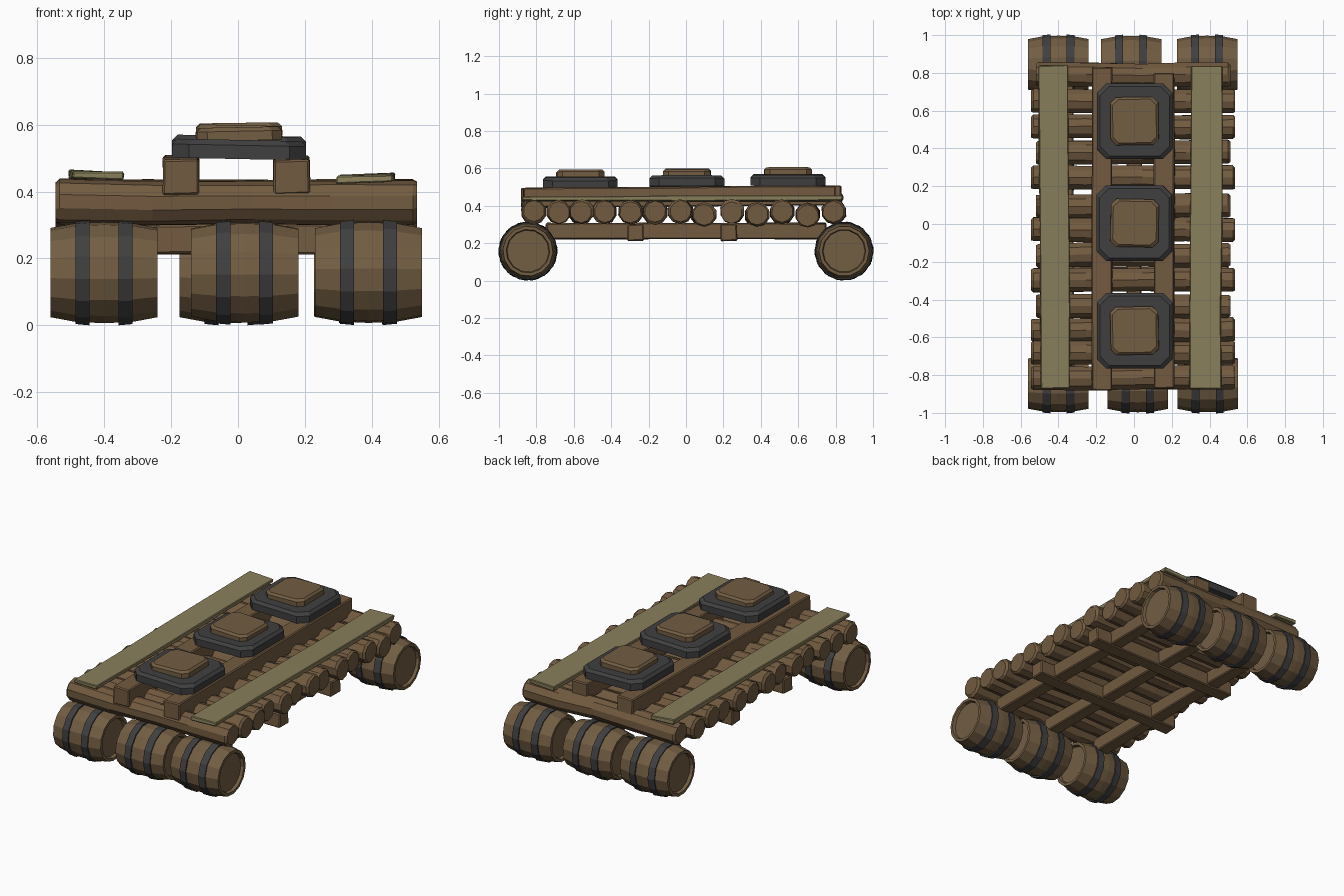
import bpy, bmesh, math, random
from mathutils import Vector, Matrix

if "Cube" in bpy.data.objects:
    bpy.data.objects.remove(bpy.data.objects["Cube"])

random.seed(7)


def material(name, rgb):
    m = bpy.data.materials.new(name)
    m.diffuse_color = (*rgb, 1)
    m.use_nodes = True
    m.node_tree.nodes["Principled BSDF"].inputs["Base Color"].default_value = m.diffuse_color
    return m


LOG = material("log_brown", (0.170, 0.104, 0.051))
BARREL = material("barrel_brown", (0.170, 0.110, 0.055))
IRON = material("dark_iron", (0.050, 0.050, 0.052))
OLIVE = material("olive_plank", (0.250, 0.212, 0.105))


def finish(bm, name, mat, loc=(0, 0, 0), rot=(0, 0, 0), bevel=0):
    bmesh.ops.recalc_face_normals(bm, faces=bm.faces)
    me = bpy.data.meshes.new(name)
    bm.to_mesh(me)
    bm.free()
    me.materials.append(mat)
    ob = bpy.data.objects.new(name, me)
    bpy.context.collection.objects.link(ob)
    ob.location = loc
    ob.rotation_euler = rot
    if bevel:
        mod = ob.modifiers.new("edge_bevel", 'BEVEL')
        mod.width, mod.segments = bevel, 1
    return ob


def lathe(name, profile, sides, mat, loc, closed=False, jitter=0.0, rot=(0, 0, 0)):
    """Revolve (x, radius) points about the x axis."""
    bm = bmesh.new()
    rings = []
    for x, r in profile:
        dy, dz = (random.uniform(-jitter, jitter) for _ in range(2))
        ring = []
        for i in range(sides):
            a = 2 * math.pi * (i + 0.5) / sides
            rr = r + random.uniform(-jitter, jitter) * 0.5
            ring.append(bm.verts.new((x, dy + rr * math.cos(a), dz + rr * math.sin(a))))
        rings.append(ring)
    pairs = list(zip(rings, rings[1:]))
    if closed:
        pairs.append((rings[-1], rings[0]))
    for a, b in pairs:
        for i in range(sides):
            j = (i + 1) % sides
            bm.faces.new((a[i], a[j], b[j], b[i]))
    if not closed:
        bm.faces.new(rings[0])
        bm.faces.new(rings[-1])
    return finish(bm, name, mat, loc, rot)


def beam(name, size, loc, mat, rot=(0, 0, 0), cuts=0, jitter=0.0, bevel=0.006):
    """Box with optional sections along y, slightly roughened."""
    bm = bmesh.new()
    sx, sy, sz = (s / 2 for s in size)
    rings = []
    for k in range(cuts + 2):
        y = -sy + 2 * sy * k / (cuts + 1)
        rings.append([bm.verts.new(Vector((x, y, z)) + Vector(
            [random.uniform(-jitter, jitter) for _ in range(3)]))
            for x, z in ((-sx, -sz), (sx, -sz), (sx, sz), (-sx, sz))])
    for a, b in zip(rings, rings[1:]):
        for i in range(4):
            j = (i + 1) % 4
            bm.faces.new((a[i], a[j], b[j], b[i]))
    bm.faces.new(rings[0])
    bm.faces.new(rings[-1])
    return finish(bm, name, mat, loc, rot, bevel)


def pad(name, half, corner, height, lip, mat, loc, rot=(0, 0, 0)):
    """Square plate with cut corners and a bevelled top edge."""
    bm = bmesh.new()
    rings = []
    for z, h in ((0, half), (height - lip, half), (height, half - lip)):
        c = h - corner
        pts = ((-c, -h), (c, -h), (h, -c), (h, c), (c, h), (-c, h), (-h, c), (-h, -c))
        rings.append([bm.verts.new((x, y, z)) for x, y in pts])
    for a, b in zip(rings, rings[1:]):
        for i in range(8):
            j = (i + 1) % 8
            bm.faces.new((a[i], a[j], b[j], b[i]))
    bm.faces.new(rings[0])
    bm.faces.new(rings[-1])
    return finish(bm, name, mat, loc, rot)


# deck logs lying across the raft
log_y = (-0.815, -0.68, -0.56, -0.435, -0.295, -0.165, -0.03, 0.095, 0.245, 0.38, 0.515, 0.65, 0.79)
for n, y in enumerate(log_y):
    half = 0.54 if n % 2 == 0 or n in (1, 11) else 0.515
    if n == 12:
        half = 0.515
    z = 0.352 if 7 <= n <= 11 and n % 2 else 0.368
    prof = [(-half, 0.057), (-half + 0.012, 0.066), (-0.25, 0.066), (0.05, 0.063),
            (0.28, 0.066), (half - 0.012, 0.066), (half, 0.057)]
    lathe("deck_log", prof, 10, LOG, (-0.005, y, z), jitter=0.004)

# floating barrels with recessed lids and iron hoops
staves = [(-0.142, 0.0), (-0.142, 0.112), (-0.16, 0.117), (-0.16, 0.134), (-0.085, 0.148), (0, 0.152),
          (0.085, 0.148), (0.16, 0.134), (0.16, 0.117), (0.142, 0.112), (0.142, 0.0)]
for y, xs in ((-0.845, (-0.4, 0.02, 0.39)), (0.845, (-0.4, -0.015, 0.387))):
    for x in xs:
        turn = (random.uniform(0, 0.4), 0, 0)
        lathe("barrel", staves[1:-1], 14, BARREL, (x, y, 0.158), rot=turn)
        for s in (-1, 1):
            hoop = [(s * 0.043, 0.14), (s * 0.043, 0.1585), (s * 0.085, 0.1545), (s * 0.085, 0.14)]
            lathe("barrel_hoop", hoop, 14, IRON, (x, y, 0.158), closed=True, rot=turn)

# lattice of beams under the deck
for x in (-0.36, 0.0, 0.36):
    beam("under_beam", (0.08, 1.5, 0.085), (x, 0, 0.265), LOG, cuts=2, jitter=0.003)
for y in (-0.27, 0.23):
    beam("cross_beam", (0.085, 1.0, 0.088), (0, y, 0.257), LOG, (0, 0, math.pi / 2), cuts=2, jitter=0.003)

# two rails carrying the seats
beam("seat_rail_left", (0.108, 1.71, 0.105), (-0.17, -0.025, 0.45), LOG, (0.008, 0, 0), 3, 0.003)
beam("seat_rail_right", (0.108, 1.67, 0.105), (0.16, -0.035, 0.45), LOG, (0.008, 0, 0), 3, 0.003)

# three seats: iron plate with a wooden cushion block
for y, z, tilt in ((-0.565, 0.497, 0.02), (0.005, 0.503, -0.02), (0.545, 0.51, 0.015)):
    pad("seat_plate", 0.2, 0.05, 0.057, 0.016, IRON, (0.003, y, z), (0, tilt, 0))
    pad("seat_block", 0.127, 0.03, 0.04, 0.012, BARREL, (0.003, y, z + 0.055), (0, -tilt, tilt))

# long walkway planks on both sides
beam("plank_left", (0.155, 1.71, 0.026), (-0.422, -0.015, 0.447), OLIVE, (0, 0.04, 0.007), 3, 0.004, 0.004)
beam("plank_right", (0.168, 1.71, 0.026), (0.382, -0.018, 0.437), OLIVE, (0, -0.04, -0.005), 3, 0.004, 0.004)
